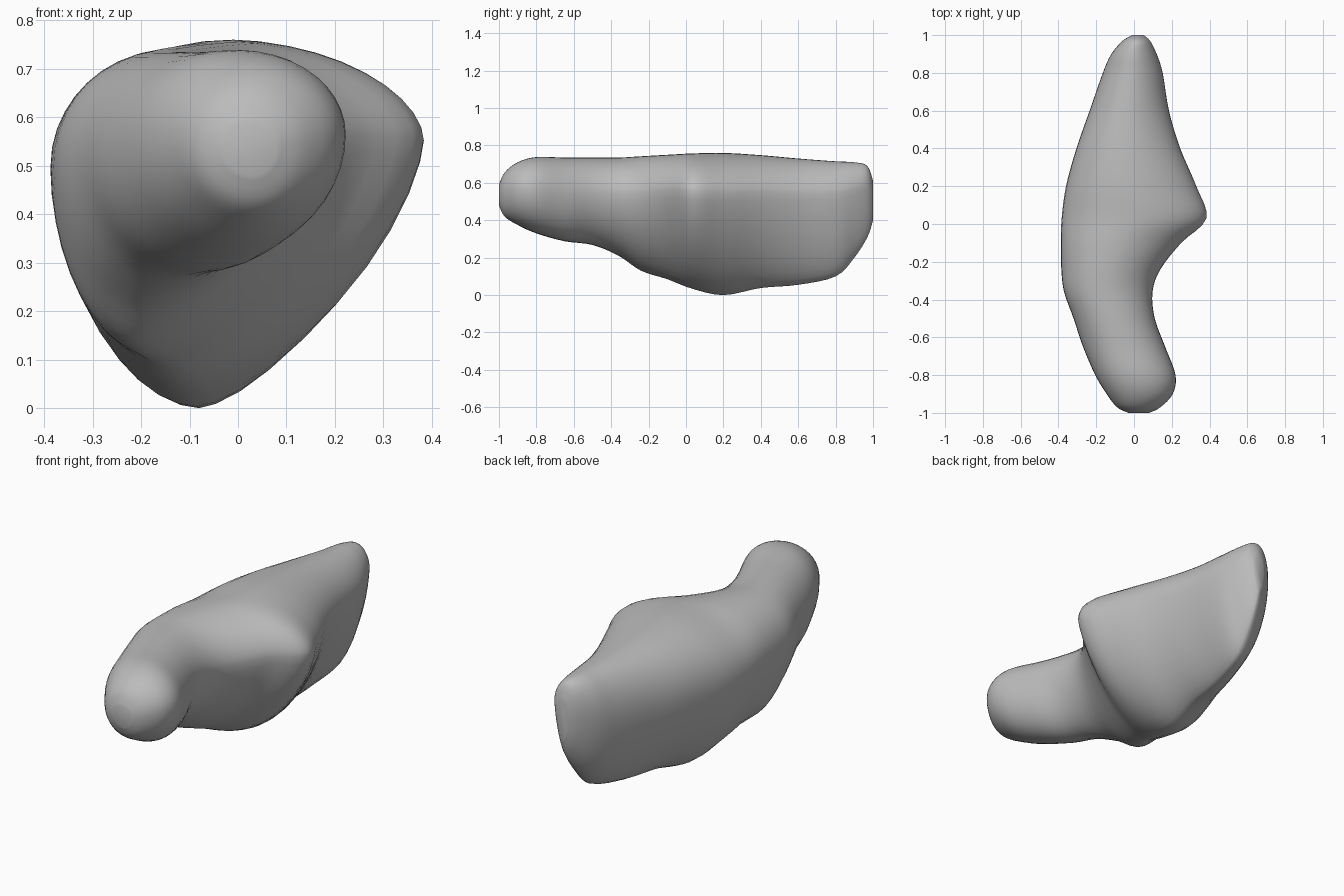
import bpy, bmesh, math

old = bpy.data.objects.get("Cube")
if old:
    bpy.data.objects.remove(old, do_unlink=True)

# Cross-section stations: y, left x, right x, bottom z, top z, keel x
STATIONS = [
    (-1.0, -.03, .08, .48, .59, .03),
    (-.97, -.09, .14, .42, .655, .03),
    (-.9, -.145, .205, .375, .71, .02),
    (-.8, -.205, .22, .33, .738, 0),
    (-.65, -.27, .165, .288, .735, -.05),
    (-.5, -.32, .11, .268, .735, -.12),
    (-.36, -.37, .098, .21, .735, -.18),
    (-.24, -.385, .14, .13, .742, -.2),
    (-.1, -.387, .25, .085, .75, -.14),
    (.03, -.383, .383, .035, .757, -.1),
    (.2, -.36, .33, 0, .76, -.08),
    (.4, -.305, .245, .038, .748, -.05),
    (.6, -.235, .185, .055, .73, -.03),
    (.8, -.165, .152, .1, .715, 0),
    (.9, -.12, .12, .2, .71, .01),
    (.97, -.06, .085, .31, .69, .02),
    (1.0, -.01, .05, .4, .61, .02),
]
STEPS = 4
SIDES = 40


def smooth_path(rows, steps):
    """Catmull-Rom interpolation through all stations."""
    padded = [rows[0]] + rows + [rows[-1]]
    for i in range(1, len(padded) - 2):
        for s in range(steps):
            t = s / steps
            yield [
                b + t / 2 * (c - a + t * (2 * a - 5 * b + 4 * c - d
                                          + t * (3 * (b - c) + d - a)))
                for a, b, c, d in zip(*padded[i - 1:i + 3])
            ]
    yield rows[-1]


def blend(a, b, t):
    return a + (b - a) * t


def section(row):
    """Ring whose four quadrants have their own reach and roundness."""
    y, left, right, bottom, top, keel = row
    body = min(1, max(0, (y + .6) / .5))     # round lobe to keeled body
    height = top - bottom
    z_left = bottom + height * blend(.52, .62, body)
    z_right = bottom + height * blend(.57, .72, body)
    crest = blend(left, right, .5)
    for k in range(SIDES):
        a = 2 * math.pi * k / SIDES
        c, s = math.cos(a), math.sin(a)
        side, z_side = (right, z_right) if c >= 0 else (left, z_left)
        pole_x, pole_z = (crest, top) if s >= 0 else (keel, bottom)
        if s >= 0:
            power = blend(2, 1.8, body) if c >= 0 else 2.1
        else:
            power = blend(2, 1.5, body) if c >= 0 else blend(2, 1.85, body)
        u, v = abs(c) ** (2 / power), abs(s) ** (2 / power)
        yield (pole_x + (side - pole_x) * u, y,
               z_side + (pole_z - z_side) * v)


# Lobed body lofted from front to back
bm = bmesh.new()
rings = [[bm.verts.new(p) for p in section(r)]
         for r in smooth_path(STATIONS, STEPS)]
for r0, r1 in zip(rings, rings[1:]):
    for k in range(SIDES):
        n = (k + 1) % SIDES
        bm.faces.new((r0[k], r0[n], r1[n], r1[k]))
bm.faces.new(rings[0])
bm.faces.new(rings[-1])
bmesh.ops.recalc_face_normals(bm, faces=bm.faces)
mesh = bpy.data.meshes.new("lobed_body")
bm.to_mesh(mesh)
bm.free()
body = bpy.data.objects.new("lobed_body", mesh)
bpy.context.collection.objects.link(body)

# Single grey material
grey = bpy.data.materials.new("plain_grey")
grey.use_nodes = True
colour = (.5, .5, .5, 1)
grey.diffuse_color = colour
grey.node_tree.nodes["Principled BSDF"].inputs["Base Color"].default_value = colour
mesh.materials.append(grey)

# Smooth shading
bpy.ops.object.select_all(action="DESELECT")
body.select_set(True)
bpy.context.view_layer.objects.active = body
bpy.ops.object.shade_smooth_by_angle(angle=math.radians(50))
